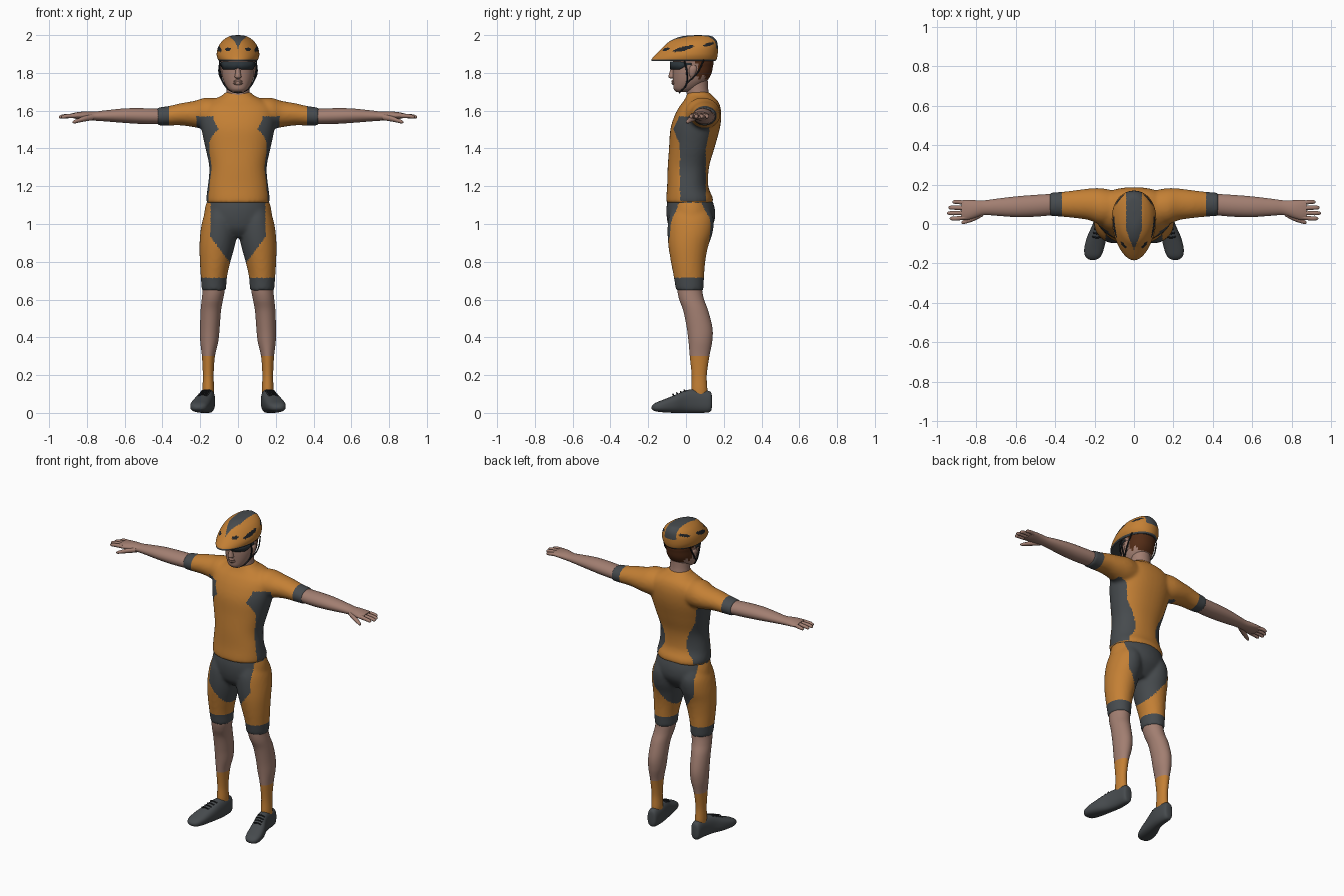
import bpy, bmesh, math
from mathutils import Vector


def mat(name, rgb):
    m = bpy.data.materials.new(name)
    m.diffuse_color = (*rgb, 1)
    return m


ORANGE = mat("orange", (0.55, 0.215, 0.035))
GREY = mat("dark grey", (0.062, 0.070, 0.076))
SKIN = mat("skin", (0.36, 0.21, 0.165))
HAIR = mat("brown hair", (0.085, 0.025, 0.008))
BLACK = mat("black", (0.015, 0.017, 0.02))
LENS = mat("lens", (0.025, 0.035, 0.042))


def loft(bm, rings, axis="z", n=40, sub=4, power=1.0, egg=0.0, side=1):
    """Rings are (position, u_min, u_max, v_min, v_max), smoothly interpolated."""
    R = [Vector(r) for r in rings]
    path = []
    for i in range(len(R) - 1):
        a, b, c, d = R[max(i - 1, 0)], R[i], R[i + 1], R[min(i + 2, len(R) - 1)]
        for k in range(sub):
            t = k / sub
            path.append(0.5 * (2 * b + (c - a) * t + (2 * a - 5 * b + 4 * c - d) * t * t
                               + (3 * b - a - 3 * c + d) * t ** 3))
    path.append(R[-1])
    loops = []
    for p, u0, u1, v0, v1 in path:
        loop = []
        for j in range(n):
            th = 2 * math.pi * (j + 0.5) / n
            c, s = math.cos(th), math.sin(th)
            c = math.copysign(abs(c) ** power, c)
            s = math.copysign(abs(s) ** power, s)
            u = (u0 + u1) / 2 + (u1 - u0) / 2 * c * (1 + egg * s)
            v = (v0 + v1) / 2 + (v1 - v0) / 2 * s
            x, y, z = {"z": (u, v, p), "x": (p, u, v), "y": (u, p, v)}[axis]
            loop.append(bm.verts.new((x * side, y, z)))
        loops.append(loop)
    for a, b in zip(loops, loops[1:]):
        for j in range(n):
            bm.faces.new((a[j], a[(j + 1) % n], b[(j + 1) % n], b[j]))
    bm.faces.new(loops[0])
    bm.faces.new(loops[-1])


def finish(name, bm, mats, rule=None, voxel=0, angle=50):
    """Make the object, optionally fuse its volumes, then colour faces by rule."""
    bmesh.ops.recalc_face_normals(bm, faces=bm.faces)
    me = bpy.data.meshes.new(name)
    bm.to_mesh(me)
    bm.free()
    ob = bpy.data.objects.new(name, me)
    bpy.context.collection.objects.link(ob)
    if voxel:
        r = ob.modifiers.new("fuse", "REMESH")
        r.mode, r.voxel_size = "VOXEL", voxel
        s = ob.modifiers.new("soften", "SMOOTH")
        s.factor, s.iterations = 0.5, 8
        dg = bpy.context.evaluated_depsgraph_get()
        me = bpy.data.meshes.new_from_object(ob.evaluated_get(dg))
        ob.modifiers.clear()
        ob.data = me
    me.materials.clear()
    for m in mats:
        me.materials.append(m)
    for p in me.polygons:
        p.use_smooth = True
        p.material_index = rule(p.center) if rule else 0
    me.set_sharp_from_angle(angle=math.radians(angle))
    return ob


def sym(z, x, y0, y1):
    return (z, -x, x, y0, y1)


def tube(name, points, radius, material):
    cu = bpy.data.curves.new(name, "CURVE")
    cu.dimensions, cu.bevel_depth, cu.bevel_resolution = "3D", radius, 2
    sp = cu.splines.new("BEZIER")
    sp.bezier_points.add(len(points) - 1)
    for b, p in zip(sp.bezier_points, points):
        b.co = p
        b.handle_left_type = b.handle_right_type = "AUTO"
    cu.materials.append(material)
    ob = bpy.data.objects.new(name, cu)
    bpy.context.collection.objects.link(ob)


# Jersey: torso and both sleeves fused, with side panels and cuffs
bm = bmesh.new()
loft(bm, [sym(1.11, .166, -.105, .143), sym(1.14, .168, -.105, .142), sym(1.2, .16, -.1, .118),
          sym(1.3, .152, -.097, .122), sym(1.4, .172, -.09, .15), sym(1.5, .193, -.083, .178),
          sym(1.57, .2, -.062, .187), sym(1.62, .19, -.036, .182), sym(1.655, .14, -.01, .166),
          sym(1.68, .085, .003, .138), sym(1.7, .066, .008, .122)], power=0.9)
for s in (1, -1):
    loft(bm, [(.1, 0, .17, 1.5, 1.665), (.17, -.003, .182, 1.5, 1.669), (.23, .02, .18, 1.512, 1.652),
              (.3, .03, .171, 1.522, 1.64), (.37, .037, .163, 1.521, 1.624),
              (.43, .04, .16, 1.521, 1.617)], "x", side=s)


def jersey_rule(c):
    if abs(c.x) > .365:
        return 1
    front = -.032 - .035 * max(0, 1 - abs(c.z - 1.5) / .08)
    back = .105 + .02 * max(0, min(1, (c.z - 1.4) / .1))
    return int(1.125 < c.z < 1.57 and abs(c.x) < .22 and front < c.y < back)


finish("jersey", bm, [ORANGE, GREY], jersey_rule, voxel=.009)

# Shorts: pelvis and two thighs fused, dark centre and cuffs
bm = bmesh.new()
loft(bm, [sym(.93, .09, -.05, .09), sym(.97, .16, -.085, .125), sym(1.02, .18, -.1, .152),
          sym(1.08, .176, -.104, .153), sym(1.135, .16, -.096, .136)])
for s in (1, -1):
    loft(bm, [(.648, .063, .192, -.053, .092), (.72, .058, .197, -.065, .096), (.8, .04, .202, -.08, .102),
              (.88, .018, .204, -.093, .117), (.95, .004, .2, -.098, .14), (1.02, .004, .188, -.095, .148),
              (1.07, .02, .17, -.08, .13)], side=s)


def shorts_rule(c):
    if c.z < .715 or c.z > 1.115:
        return 1
    return int(c.z > .8 and abs(c.x) < .145 - max(0, (.93 - c.z) * .75))


finish("shorts", bm, [ORANGE, GREY], shorts_rule, voxel=.009)

for s, label in ((1, "left"), (-1, "right")):
    # Lower leg with sock
    bm = bmesh.new()
    loft(bm, [(.7, .07, .186, -.046, .084), (.65, .07, .187, -.046, .086), (.6, .079, .192, -.036, .096),
              (.54, .09, .198, -.014, .118), (.45, .097, .201, .004, .14), (.38, .104, .2, .013, .139),
              (.3, .122, .191, .02, .124), (.2, .129, .186, .03, .11), (.12, .126, .188, .028, .113),
              (.07, .13, .185, .03, .11)], sub=10, side=s)
    finish(label + "_lower_leg", bm, [SKIN, ORANGE], lambda c: int(c.z < .3))

    # Shoe, toes turned outwards
    bm = bmesh.new()
    loft(bm, [(.137, .145, .172, .03, .09), (.125, .126, .186, .004, .115), (.06, .121, .194, 0, .125),
              (0, .127, .209, 0, .12), (-.06, .138, .236, 0, .094), (-.12, .151, .252, .003, .07),
              (-.16, .166, .249, .008, .054), (-.178, .185, .232, .016, .04),
              (-.183, .205, .215, .025, .03)], "y", power=.8, side=s)
    finish(label + "_shoe", bm, [GREY])
    for i in range(4):
        y, z, x = -.005 - .02 * i, .118 - .0075 * i, .17 + .006 * i
        tube(label + "_shoe_lace", [((x - .025) * s, y, z - .004), (x * s, y - .004, z + .003),
                                    ((x + .025) * s, y, z - .004)], .004, BLACK)

    # Forearm, palm, fingers and thumb
    bm = bmesh.new()
    loft(bm, [(.4, .046, .154, 1.528, 1.61), (.5, .037, .148, 1.529, 1.613), (.6, .035, .14, 1.535, 1.612),
              (.7, .042, .128, 1.543, 1.602), (.76, .045, .12, 1.547, 1.595), (.81, .03, .121, 1.55, 1.596),
              (.85, .02, .123, 1.555, 1.592), (.875, .024, .12, 1.561, 1.587)], "x", n=32, side=s)
    for y, tip, fan in ((.034, .935, -.006), (.057, .948, -.002), (.081, .942, .002), (.105, .922, .007)):
        loft(bm, [(.85, y - .012, y + .012, 1.561, 1.586),
                  (tip - .03, y + fan - .011, y + fan + .011, 1.56, 1.582),
                  (tip - .008, y + fan - .009, y + fan + .009, 1.558, 1.576),
                  (tip, y + fan - .003, y + fan + .003, 1.564, 1.57)], "x", n=12, side=s)
    loft(bm, [(.765, .04, .07, 1.55, 1.582), (.81, .016, .05, 1.543, 1.573),
              (.85, .003, .029, 1.535, 1.557), (.868, -.001, .018, 1.532, 1.549),
              (.876, .003, .009, 1.536, 1.542)], "x", n=16, side=s)
    finish(label + "_arm", bm, [SKIN])

    # Ear
    bm = bmesh.new()
    loft(bm, [(1.775, .08, .086, .025, .04), (1.79, .078, .095, .018, .047), (1.82, .078, .1, .016, .058),
              (1.838, .08, .095, .026, .052)], n=16, side=s)
    finish(label + "_ear", bm, [SKIN])

    # Helmet straps meeting under the chin
    tube(label + "_front_strap", [(.097 * s, -.01, 1.872), (.094 * s, .005, 1.8), (.07 * s, 0, 1.735),
                                  (.03 * s, -.03, 1.702), (0, -.035, 1.695)], .0045, BLACK)
    tube(label + "_rear_strap", [(.094 * s, .095, 1.87), (.1 * s, .06, 1.8), (.08 * s, .01, 1.75)], .004, BLACK)

# Head with neck, nose, lips and short hair at the back
bm = bmesh.new()
loft(bm, [sym(1.698, .03, -.05, .0), sym(1.715, .053, -.065, .06), sym(1.75, .074, -.068, .105),
          sym(1.79, .085, -.07, .132), sym(1.83, .088, -.07, .142), sym(1.87, .09, -.068, .145),
          sym(1.93, .07, -.04, .12), sym(1.955, .02, .02, .06)], sub=8, power=.92)
loft(bm, [sym(1.64, .075, .0, .14), sym(1.68, .064, .004, .125), sym(1.72, .06, .002, .117),
          sym(1.77, .06, 0, .115)])
loft(bm, [sym(1.77, .008, -.082, -.05), sym(1.778, .018, -.093, -.05), sym(1.8, .014, -.089, -.05),
          sym(1.84, .009, -.076, -.05)], n=16)
loft(bm, [sym(1.735, .012, -.071, -.05), sym(1.744, .026, -.077, -.05), sym(1.75, .02, -.075, -.05),
          sym(1.757, .024, -.077, -.05), sym(1.764, .01, -.071, -.05)], n=16)


def head_rule(c):
    return int(c.z > 1.765 and c.y > .062 - .3 * max(0, c.z - 1.83)
               and (c.y > .1 or abs(c.x) > .07 or c.z > 1.8))


finish("head", bm, [SKIN, HAIR], head_rule)

# Helmet: pointed dome with centre stripe, vents and dark rim
bm = bmesh.new()
loft(bm, [sym(1.862, .098, -.184, .155), sym(1.875, .107, -.18, .163), sym(1.9, .112, -.158, .168),
          sym(1.935, .105, -.122, .169), sym(1.965, .086, -.09, .164), sym(1.985, .062, -.05, .15),
          sym(1.996, .038, -.005, .128), sym(2.0, .004, .06, .07)], n=128, sub=8, egg=.13)


def helmet_rule(c):
    if c.z < 1.8705:
        return 1
    if c.z > 1.925 and abs(c.x) < .04 * min(1, (c.y + .13) / .1):
        return 1
    # slanted vents: centre y, centre z, half length, half height
    for y, z, a, b in ((-.015, 1.928, .056, .011), (.122, 1.952, .028, .009), (-.105, 1.925, .018, .007)):
        dy = c.y - y
        dz = c.z - z - dy * .25
        if abs(c.x) > .035 and (dy / a) ** 2 + (dz / b) ** 2 < 1:
            return 2
    return 0


finish("helmet", bm, [ORANGE, GREY, BLACK], helmet_rule)

# Wraparound sunglasses with thin temple arms
bm = bmesh.new()
pairs = []
for i in range(41):
    t = math.radians(-90 + 4.5 * i)
    x, y = .092 * math.sin(t), .03 - .112 * math.cos(t)
    k = min(1, max(0, (80 - abs(math.degrees(t))) / 25))
    low = 1.842 - .024 * k + .008 * max(0, 1 - abs(x) / .018)
    pairs.append((bm.verts.new((x, y, low)), bm.verts.new((x, y, 1.852 + .008 * k))))
for (a, b), (c, d) in zip(pairs, pairs[1:]):
    bm.faces.new((a, c, d, b))
glasses = finish("sunglasses", bm, [LENS])
thick = glasses.modifiers.new("thickness", "SOLIDIFY")
thick.thickness, thick.offset = .006, 0
